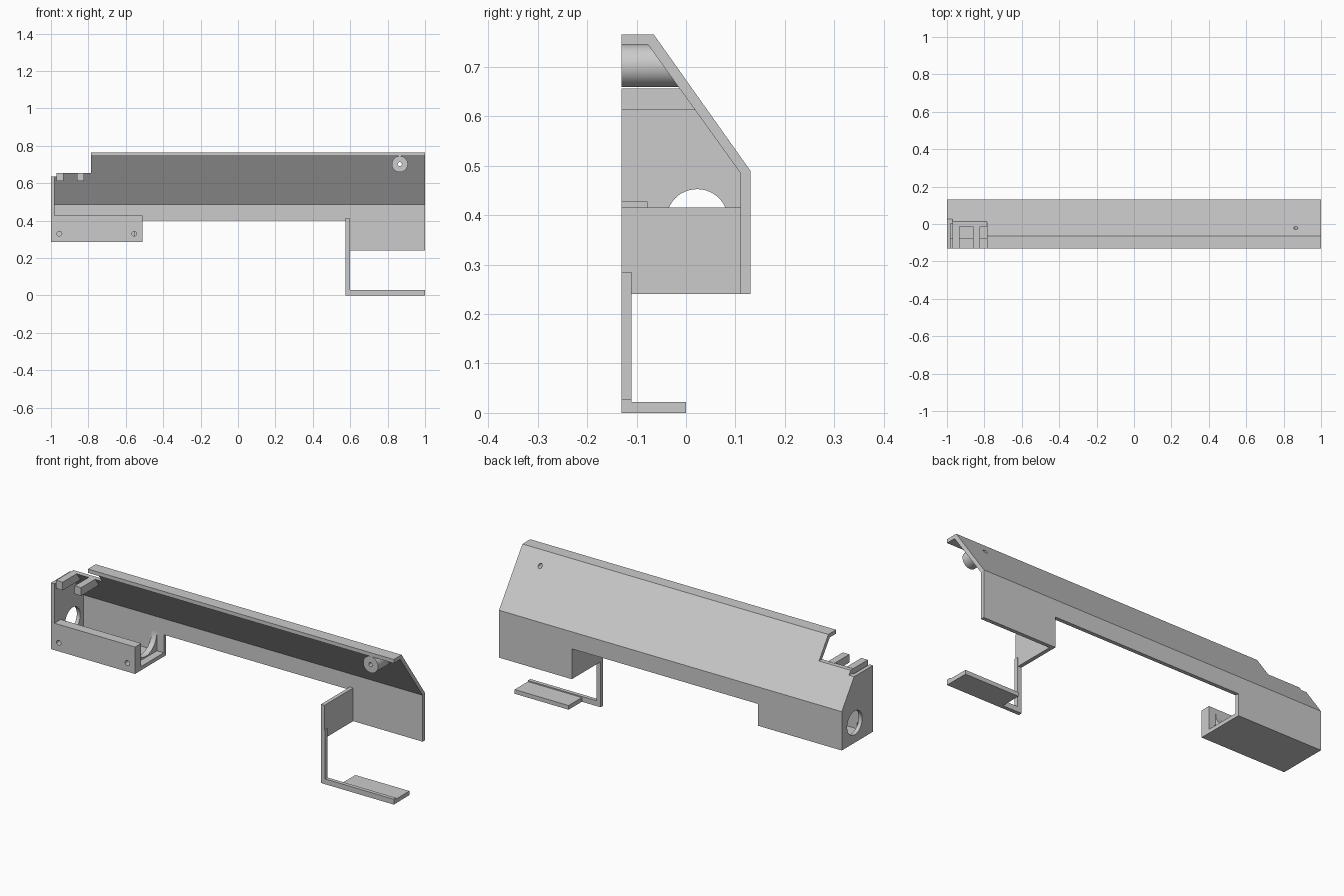
import bpy, bmesh, math
from mathutils import Matrix

if "Cube" in bpy.data.objects:
    bpy.data.objects.remove(bpy.data.objects["Cube"])


def finish(name, bm):
    bmesh.ops.recalc_face_normals(bm, faces=bm.faces)
    me = bpy.data.meshes.new(name)
    bm.to_mesh(me)
    bm.free()
    ob = bpy.data.objects.new(name, me)
    bpy.context.collection.objects.link(ob)
    return ob


def extrude_x(name, profile, x0, x1):
    """Extrude a (y, z) outline along x."""
    bm = bmesh.new()
    face = bm.faces.new([bm.verts.new((x0, y, z)) for y, z in profile])
    ext = bmesh.ops.extrude_face_region(bm, geom=[face])
    for g in ext["geom"]:
        if isinstance(g, bmesh.types.BMVert):
            g.co.x = x1
    return finish(name, bm)


def box(name, x0, x1, y0, y1, z0, z1):
    return extrude_x(name, [(y0, z0), (y1, z0), (y1, z1), (y0, z1)], x0, x1)


def cylinder(name, axis, r, centre, length, seg=48):
    bm = bmesh.new()
    bmesh.ops.create_cone(bm, cap_ends=True, segments=seg, radius1=r, radius2=r, depth=length)
    rot = Matrix.Rotation(math.pi / 2, 4, "Y" if axis == "x" else "X")
    bmesh.ops.transform(bm, matrix=Matrix.Translation(centre) @ rot, verts=bm.verts)
    return finish(name, bm)


def cut(ob, *cutters):
    for c in cutters:
        c.hide_render = True
        m = ob.modifiers.new("cut", "BOOLEAN")
        m.operation, m.solver, m.object = "DIFFERENCE", "EXACT", c
    bpy.context.view_layer.update()
    dg = bpy.context.evaluated_depsgraph_get()
    me = bpy.data.meshes.new_from_object(ob.evaluated_get(dg))
    ob.modifiers.clear()
    ob.data = me
    for c in set(cutters):
        bpy.data.objects.remove(c)


def smooth(ob):
    bpy.ops.object.select_all(action="DESELECT")
    ob.select_set(True)
    bpy.context.view_layer.objects.active = ob
    bpy.ops.object.shade_smooth_by_angle(angle=math.radians(30))


def inner_y(z):
    """Inside face of the sloping panel."""
    return 0.11 - (z - 0.485) * 0.187 / 0.26


# Long folded cover, stepped at the left and trimmed underneath
BX, BZ = 0.865, 0.702
cover = extrude_x("cover", [(-0.13, 0.765), (-0.065, 0.765), (0.13, 0.49), (0.13, 0.24),
                            (0.11, 0.24), (0.11, 0.485), (-0.077, 0.745), (-0.13, 0.745)], -1, 1)
cut(cover,
    box("c", -1.1, -0.785, -0.3, 0.3, 0.655, 0.9),
    box("c", -1.1, -0.97, -0.3, 0.3, 0.635, 0.9),
    box("c", -0.51, 0.575, -0.3, 0.3, 0.1, 0.4),
    box("c", -1.1, -0.51, -0.3, 0.3, 0.1, 0.285),
    cylinder("c", "y", 0.011, (BX, 0, BZ), 0.6, 24))

# End plate with a round opening
end_plate = extrude_x("end_plate", [(-0.13, 0.285), (0.115, 0.285), (0.115, 0.485),
                                    (inner_y(0.635) + 0.005, 0.635), (-0.13, 0.635)], -1, -0.98)
cut(end_plate, cylinder("c", "x", 0.0625, (-1, 0.0225, 0.39), 0.2))
smooth(end_plate)

# Tray at the left: floor, thick front wall with screw holes, cradle
box("tray_floor", -1, -0.51, -0.13, 0.115, 0.285, 0.305)
tray_wall = box("tray_wall", -1, -0.51, -0.13, -0.078, 0.285, 0.427)
cut(tray_wall, *[cylinder("c", "y", 0.013, (x, -0.13, 0.33), 0.2, 24) for x in (-0.955, -0.555)])
smooth(tray_wall)
arc = [(0.016 - 0.094 * math.cos(t), 0.405 - 0.094 * math.sin(t))
       for t in [math.pi * i / 20 for i in range(21)]]
cradle = extrude_x("cradle", [(-0.08, 0.29)] + [(-0.08, 0.405)] + arc +
                   [(0.112, 0.405), (0.112, 0.29)], -0.58, -0.55)
smooth(cradle)

# Two cross blocks in the stepped top
for i, x in enumerate((-0.97, -0.862)):
    extrude_x(f"cross_block_{i + 1}",
              [(-0.13, 0.613), (inner_y(0.613) + 0.005, 0.613),
               (inner_y(0.656) + 0.005, 0.656), (-0.13, 0.656)], x, x + 0.038)

# Screw post whose back end follows the slope
post = cylinder("screw_post", "y", 0.043, (BX, -0.08, BZ), 0.1)
for v in post.data.vertices:
    v.co.y = inner_y(v.co.z) + 0.004 if v.co.y > -0.08 else -0.13
cut(post, cylinder("c", "y", 0.011, (BX, 0, BZ), 0.6, 24))
smooth(post)

# Bulkhead, hanging leg and foot at the right
box("bulkhead", 0.575, 0.595, -0.13, 0.115, 0.24, 0.415)
box("leg", 0.575, 0.6, -0.13, -0.11, 0, 0.285)
box("foot_rail", 0.575, 1, -0.13, -0.11, 0, 0.028)
box("foot_plate", 0.685, 1, -0.112, 0, 0, 0.022)
